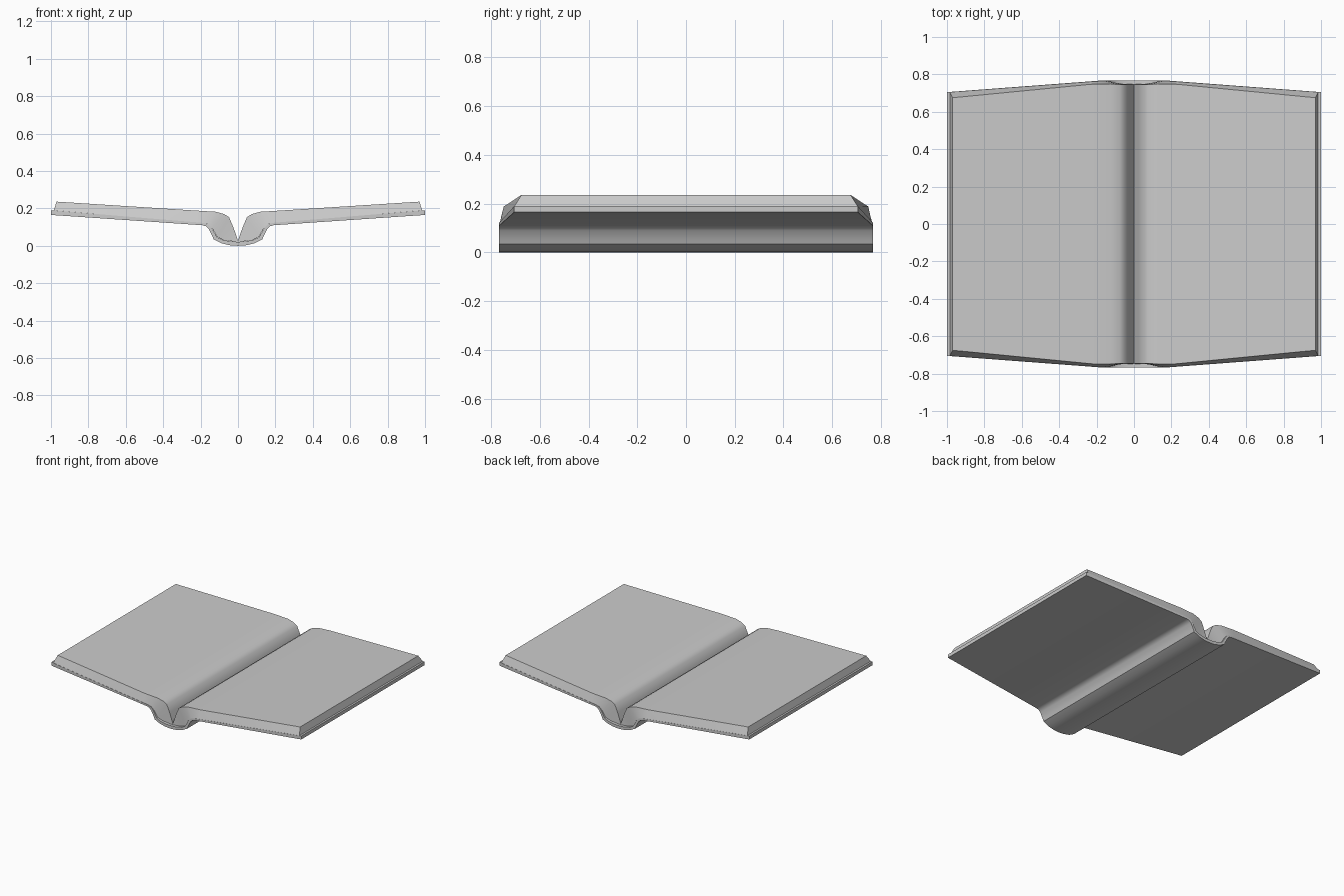
import bpy, bmesh, math

if "Cube" in bpy.data.objects:
    bpy.data.objects.remove(bpy.data.objects["Cube"])


def mirrored_slab(name, columns):
    """Right half of a slab lofted through columns of
    (top x, top z, top half-depth, bottom x, bottom z, bottom half-depth), mirrored in x."""
    bm = bmesh.new()
    rings = []
    for xt, zt, yt, xb, zb, yb in columns:
        rings.append([bm.verts.new(p) for p in
                      ((xt, -yt, zt), (xt, yt, zt), (xb, yb, zb), (xb, -yb, zb))])
    for a, b in zip(rings, rings[1:]):
        for i in range(4):
            j = (i + 1) % 4
            bm.faces.new((a[i], b[i], b[j], a[j]))
    bm.faces.new(rings[-1])
    bmesh.ops.recalc_face_normals(bm, faces=bm.faces)
    # the centre is open, so make sure the outer edge points outwards
    bm.faces.ensure_lookup_table()
    bm.normal_update()
    if bm.faces[-1].normal.x < 0:
        bmesh.ops.reverse_faces(bm, faces=bm.faces)
    me = bpy.data.meshes.new(name)
    bm.to_mesh(me)
    bm.free()
    ob = bpy.data.objects.new(name, me)
    bpy.context.collection.objects.link(ob)
    mod = ob.modifiers.new("mirror", 'MIRROR')
    mod.use_clip = True
    bpy.ops.object.select_all(action='DESELECT')
    bpy.context.view_layer.objects.active = ob
    ob.select_set(True)
    bpy.ops.object.modifier_apply(modifier="mirror")
    bpy.ops.object.shade_smooth_by_angle(angle=math.radians(35))
    return ob


# Cover: rounded spine, hinge groove and rising board (top x, z, bottom x, z, half-depth)
cover = [
    (0.00, 0.021, 0.00, 0.000, 0.768),
    (0.04, 0.023, 0.04, 0.002, 0.768),
    (0.085, 0.033, 0.09, 0.014, 0.768),
    (0.112, 0.046, 0.13, 0.034, 0.768),
    (0.125, 0.068, 0.138, 0.054, 0.768),
    (0.142, 0.098, 0.157, 0.090, 0.768),
    (0.160, 0.116, 0.170, 0.104, 0.768),
    (0.190, 0.123, 0.190, 0.110, 0.766),
    (1.00, 0.190, 1.00, 0.165, 0.705),
]
mirrored_slab("cover", [(xt, zt, y, xb, zb, y) for xt, zt, xb, zb, y in cover])

# Page blocks: steep gutter, rounded shoulder, nearly flat page with sloped edges
pages = [
    (0.000, 0.028, 0.745, 0.000, 0.020, 0.747),
    (0.025, 0.100, 0.745, 0.075, 0.030, 0.750),
    (0.048, 0.153, 0.745, 0.112, 0.048, 0.757),
    (0.075, 0.170, 0.746, 0.136, 0.092, 0.763),
    (0.120, 0.182, 0.748, 0.165, 0.118, 0.765),
    (0.220, 0.188, 0.748, 0.220, 0.125, 0.762),
    (0.970, 0.236, 0.675, 0.985, 0.189, 0.705),
]
mirrored_slab("pages", pages)
